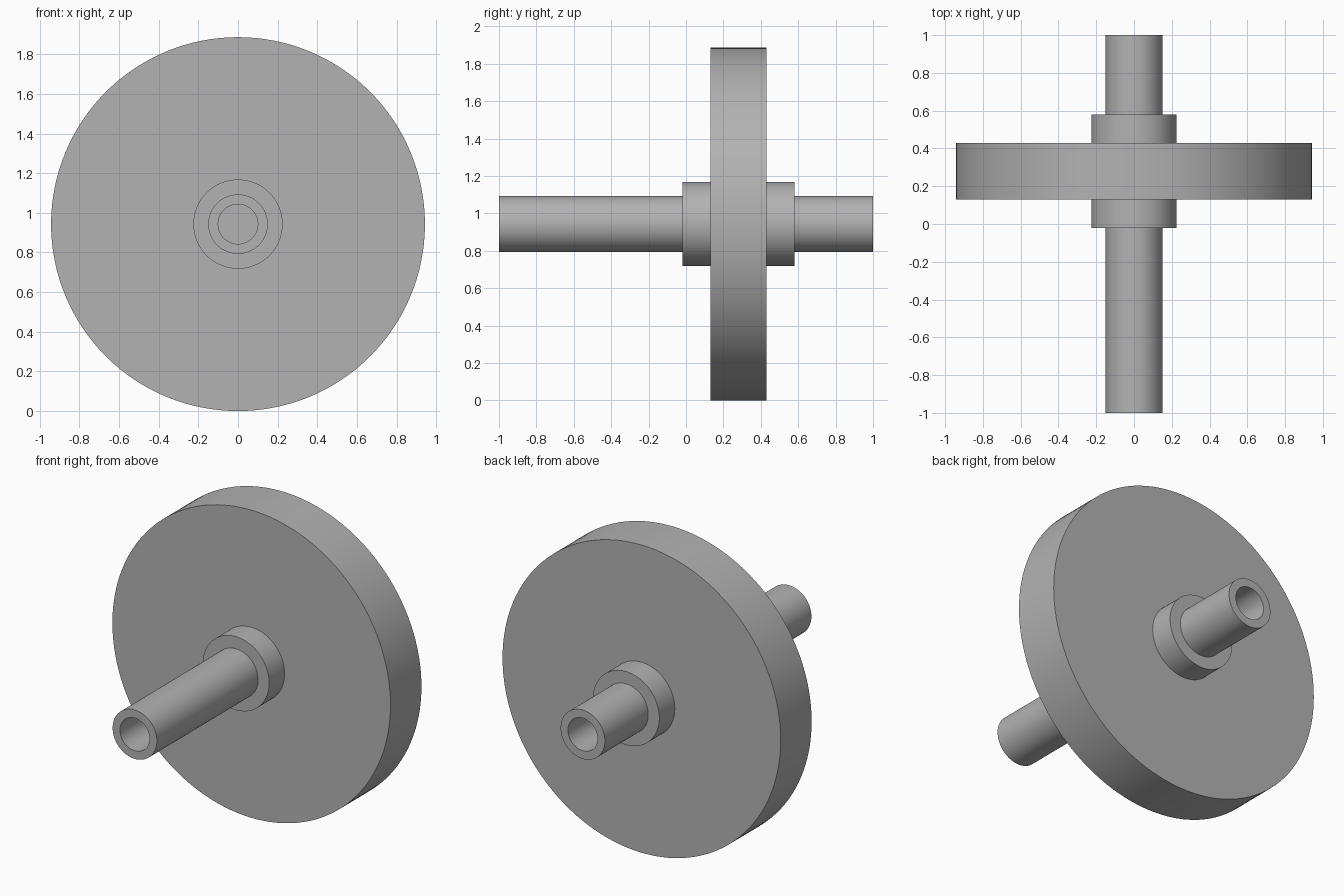
import bpy
import bmesh
import math
from mathutils import Matrix, Vector

cube = bpy.data.objects.get("Cube")
if cube:
    bpy.data.objects.remove(cube, do_unlink=True)

AXIS_Z = 0.943   # height of the shared axis, which runs along y
SIDES = 128

grey = bpy.data.materials.new("plain grey")
grey.use_nodes = True
GREY = (0.45, 0.45, 0.45, 1)
grey.diffuse_color = GREY
grey.node_tree.nodes["Principled BSDF"].inputs["Base Color"].default_value = GREY


def lathe(name, profile):
    """Spin a (radius, y) profile about the y axis into a closed solid."""
    bm = bmesh.new()
    verts = [bm.verts.new((r, y, 0)) for r, y in profile]
    edges = [bm.edges.new(pair) for pair in zip(verts, verts[1:])]
    bmesh.ops.spin(bm, geom=verts + edges, cent=(0, 0, 0), axis=(0, 1, 0),
                   angle=math.tau, steps=SIDES)
    bmesh.ops.remove_doubles(bm, verts=bm.verts, dist=1e-5)
    bmesh.ops.recalc_face_normals(bm, faces=bm.faces)
    bm.transform(Matrix.Translation(Vector((0, 0, AXIS_Z))))
    mesh = bpy.data.meshes.new(name)
    bm.to_mesh(mesh)
    bm.free()
    mesh.materials.append(grey)
    obj = bpy.data.objects.new(name, mesh)
    bpy.context.collection.objects.link(obj)
    bpy.ops.object.select_all(action="DESELECT")
    obj.select_set(True)
    bpy.context.view_layer.objects.active = obj
    bpy.ops.object.shade_smooth_by_angle(angle=math.radians(30))
    return obj


def cylinder(name, radius, y0, y1):
    return lathe(name, [(0, y0), (radius, y0), (radius, y1), (0, y1)])


# Shaft with a blind bore in each end, stopping at the hub faces
HUB_FRONT, HUB_BACK = -0.02, 0.58
BORE, SHAFT = 0.1, 0.15
lathe("shaft", [(0, HUB_FRONT), (BORE, HUB_FRONT), (BORE, -1), (SHAFT, -1),
                (SHAFT, 1), (BORE, 1), (BORE, HUB_BACK), (0, HUB_BACK)])

# Hub collar and the large disc around it
cylinder("hub", 0.225, HUB_FRONT, HUB_BACK)
cylinder("disc", AXIS_Z, 0.13, 0.43)
